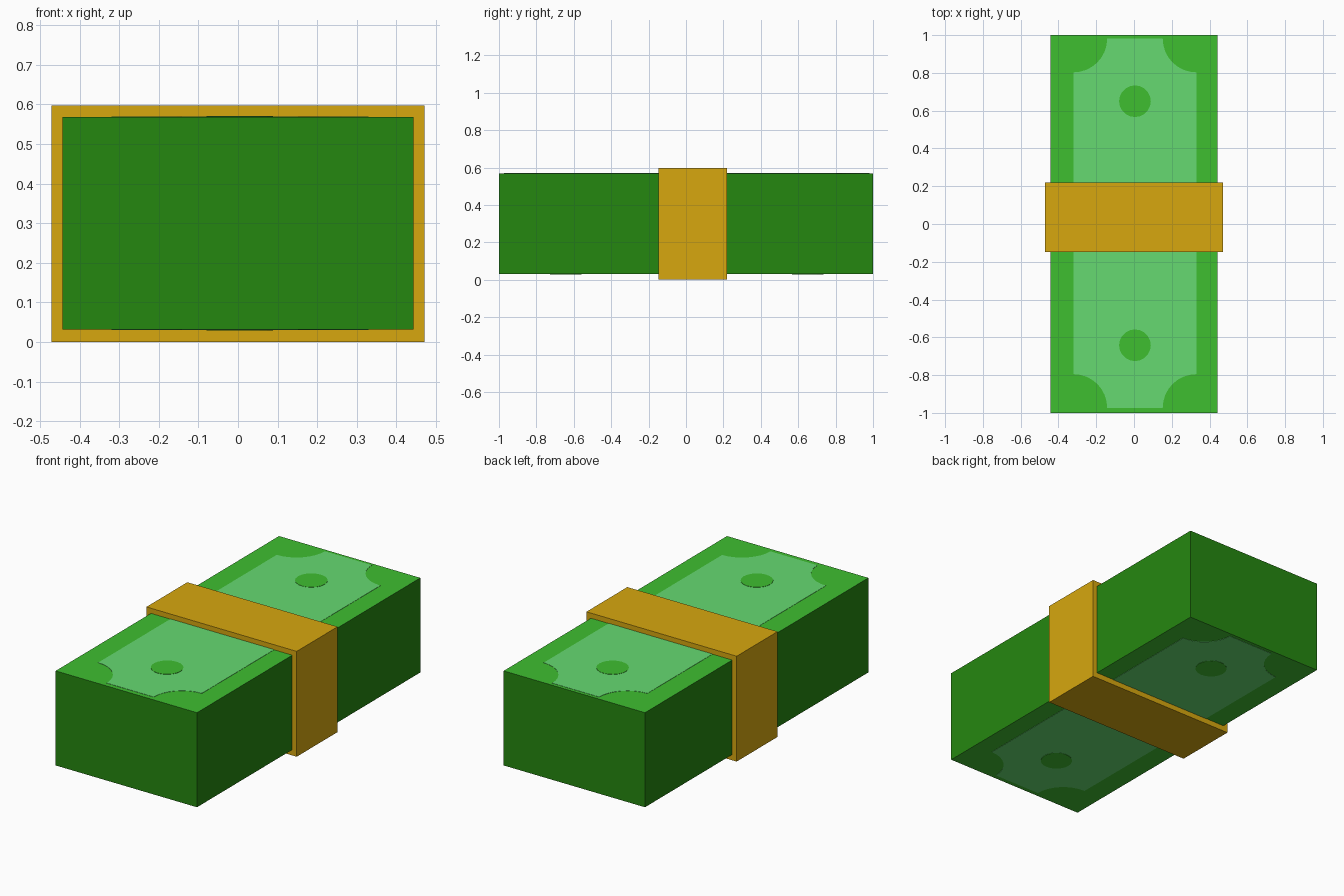
import bpy, bmesh, math

if "Cube" in bpy.data.objects:
    bpy.data.objects.remove(bpy.data.objects["Cube"])


def srgb(r, g, b):
    def lin(c):
        c /= 255
        return c / 12.92 if c <= 0.04045 else ((c + 0.055) / 1.055) ** 2.4
    return (lin(r), lin(g), lin(b), 1)


def material(name, rgb):
    m = bpy.data.materials.new(name)
    m.diffuse_color = srgb(*rgb)
    m.use_nodes = True
    m.node_tree.nodes["Principled BSDF"].inputs["Base Color"].default_value = m.diffuse_color
    return m


EDGE = material("dark_green", (37, 135, 16))
NOTE = material("note_green", (63, 191, 48))
PALE = material("pale_green", (102, 218, 113))
GOLD = material("gold_band", (215, 167, 15))


def make_object(name, bm, mats):
    bmesh.ops.recalc_face_normals(bm, faces=bm.faces)
    me = bpy.data.meshes.new(name)
    bm.to_mesh(me)
    bm.free()
    for m in mats:
        me.materials.append(m)
    ob = bpy.data.objects.new(name, me)
    bpy.context.collection.objects.link(ob)
    return ob


def prism(bm, outline, z0, z1):
    face = bm.faces.new([bm.verts.new((x, y, z0)) for x, y in outline])
    ext = bmesh.ops.extrude_face_region(bm, geom=[face])
    for v in ext["geom"]:
        if isinstance(v, bmesh.types.BMVert):
            v.co.z = z1


def rect(x, y0, y1):
    return [(-x, y0), (x, y0), (x, y1), (-x, y1)]


W, Z0, Z1 = 0.443, 0.032, 0.568

# Stack of notes: dark paper edges, brighter top and bottom
bm = bmesh.new()
prism(bm, rect(W, -1, 1), Z0, Z1)
stack = make_object("note_stack", bm, [EDGE, NOTE])
for p in stack.data.polygons:
    p.material_index = 1 if abs(p.normal.z) > 0.5 else 0

# Printed panel outline: rectangle with scooped corners
CX, CY, HX, HY, R = 0.005, 0.004, 0.325, 0.977, 0.178
panel = []
for sx, sy, start in ((1, 1, 270), (-1, 1, 360), (-1, -1, 90), (1, -1, 180)):
    arc0 = start
    for i in range(9):
        a = math.radians(arc0 - 90 * i / 8)
        panel.append((CX + sx * HX + R * math.cos(a), CY + sy * HY + R * math.sin(a)))


def dot(cy, r=0.084, n=20):
    return [(CX + r * math.cos(2 * math.pi * i / n), cy + r * math.sin(2 * math.pi * i / n))
            for i in range(n)]


# Thin printed plates on both faces of the stack
for side, z, d in (("top", Z1, 1), ("bottom", Z0, -1)):
    bm = bmesh.new()
    prism(bm, panel, z - 0.001 * d, z + 0.0015 * d)
    make_object(side + "_printed_panel", bm, [PALE])
    bm = bmesh.new()
    for cy in (0.65, -0.642):
        prism(bm, dot(cy), z - 0.001 * d, z + 0.003 * d)
    make_object(side + "_printed_dots", bm, [NOTE])

# Paper band: rectangular sleeve wrapped around the stack
OX, OZ0, OZ1, Y0, Y1 = 0.471, 0.0, 0.597, -0.147, 0.219
bm = bmesh.new()
rings = []
for x, za, zb in ((OX, OZ0, OZ1), (W, Z0, Z1)):
    for y in (Y0, Y1):
        rings.append([bm.verts.new((px, y, pz))
                      for px, pz in ((-x, za), (x, za), (x, zb), (-x, zb))])
for a, b in ((0, 1), (1, 3), (3, 2), (2, 0)):
    for i in range(4):
        j = (i + 1) % 4
        bm.faces.new((rings[a][i], rings[a][j], rings[b][j], rings[b][i]))
make_object("paper_band", bm, [GOLD])
